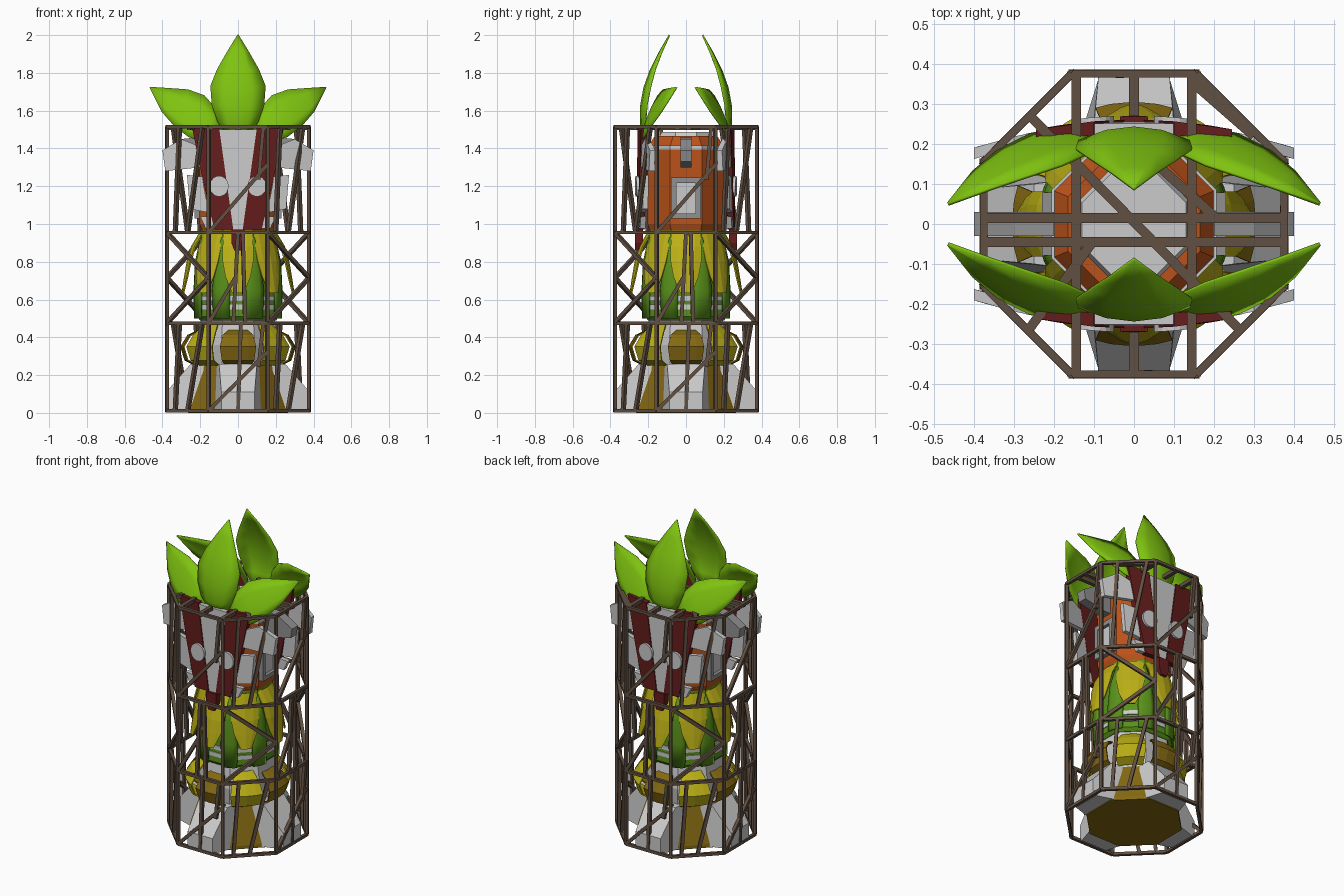
import bpy, bmesh, math
from mathutils import Vector, Matrix

if "Cube" in bpy.data.objects:
    bpy.data.objects.remove(bpy.data.objects["Cube"])

COL = {'brown': (.12, .08, .055), 'orange': (.5, .085, .01), 'leaf': (.21, .54, .005),
       'red': (.13, .012, .012), 'yellow': (.5, .43, .008), 'green': (.1, .28, .01),
       'mustard': (.23, .14, .006), 'white': (.75, .75, .75), 'grey': (.28, .28, .28)}
MATS = {}


def mesh_obj(name, verts, faces, col, smooth=False, solid=0):
    me = bpy.data.meshes.new(name)
    bm = bmesh.new()
    vs = [bm.verts.new(v) for v in verts]
    for f in faces:
        bm.faces.new([vs[i] for i in f])
    bmesh.ops.recalc_face_normals(bm, faces=bm.faces)
    for f in bm.faces:
        f.smooth = smooth
    bm.to_mesh(me)
    bm.free()
    if col not in MATS:
        MATS[col] = bpy.data.materials.new(col)
        MATS[col].diffuse_color = (*COL[col], 1)
    me.materials.append(MATS[col])
    ob = bpy.data.objects.new(name, me)
    bpy.context.collection.objects.link(ob)
    if solid:
        m = ob.modifiers.new('thickness', 'SOLIDIFY')
        m.thickness = solid
        m.offset = 0
    return ob


def loft(name, rings, col, n=8):
    """Capped n-sided solid through (apothem, z) rings."""
    verts, k = [], 1 / math.cos(math.pi / n)
    for r, z in rings:
        for i in range(n):
            a = (i + .5) * 2 * math.pi / n
            verts.append((r * k * math.cos(a), r * k * math.sin(a), z))
    faces = [list(range(n)), list(range(len(verts) - n, len(verts)))]
    for j in range(len(rings) - 1):
        for i in range(n):
            a, b = j * n + i, j * n + (i + 1) % n
            faces.append([a, b, b + n, a + n])
    return mesh_obj(name, verts, faces, col)


def prism(name, front, back, col):
    n = len(front)
    faces = [list(range(n)), list(range(n, 2 * n))]
    faces += [[i, (i + 1) % n, n + (i + 1) % n, n + i] for i in range(n)]
    return mesh_obj(name, list(front) + list(back), faces, col)


def box(name, lo, hi, col):
    q = [(lo[0], lo[1]), (hi[0], lo[1]), (hi[0], hi[1]), (lo[0], hi[1])]
    return prism(name, [(x, y, lo[2]) for x, y in q], [(x, y, hi[2]) for x, y in q], col)


def beams(name, segs, w, col='brown'):
    verts, faces = [], []
    for a, b in segs:
        a, b = Vector(a), Vector(b)
        d = (b - a).normalized()
        u = d.cross(Vector((0, 0, 1)))
        u = u.normalized() if u.length > .05 else Vector((-a.y, a.x, 0)).normalized()
        v = d.cross(u).normalized()
        s = len(verts)
        for p in (a, b):
            verts += [p + (u * i + v * j) * w / 2 for i, j in ((-1, -1), (1, -1), (1, 1), (-1, 1))]
        faces += [[s + i for i in f] for f in ((0, 1, 2, 3), (4, 5, 6, 7), (0, 1, 5, 4),
                                               (1, 2, 6, 5), (2, 3, 7, 6), (3, 0, 4, 7))]
    return mesh_obj(name, verts, faces, col)


def leaf(name, spine, widths, side, cup, col, tf, smooth=True):
    """Cupped blade along a spine; cup is the offset of the edges at full width."""
    T = (-1, -.5, 0, .5, 1) if smooth else (-1, -.6, 0, .6, 1)
    side, cup, wm = Vector(side), Vector(cup), max(widths)
    verts, faces = [], []
    for p, w in zip(spine, widths):
        verts += [tf @ (Vector(p) + side * (w * t) + cup * (t * t * w / wm)) for t in T]
    for j in range(len(spine) - 1):
        faces += [[j * 5 + i, j * 5 + i + 1, j * 5 + i + 6, j * 5 + i + 5] for i in range(4)]
    return mesh_obj(name, verts, faces, col, smooth, .008)


def rot(a):
    return Matrix.Rotation(a, 4, 'Z')


def flip(sx, sy):
    return Matrix.Diagonal((sx, sy, 1, 1))


# base: cone, four splayed feet, bowl of petals
loft('base_cone', [(.265, 0), (.265, .02), (.19, .3)], 'mustard')
loft('base_neck', [(.2, .24), (.215, .36), (.195, .5)], 'white')
foot = [(.2, .006, .14), (.36, .006, .09), (.38, .02, .088), (.38, .11, .088), (.25, .26, .1), (.18, .26, .11)]
for k in range(4):
    tf = rot(k * math.pi / 2)
    prism('foot', [tf @ Vector((r, w, z)) for r, z, w in foot],
          [tf @ Vector((r, -w, z)) for r, z, w in foot], 'white')
for k in range(8):
    leaf('bowl_petal', [(.21, 0, .465 - .03 * (k % 2 == 0)), (.265, 0, .41), (.302, 0, .35), (.28, 0, .28), (.23, 0, .255)],
         [.05, .08, .095, .085, .07], (0, 1, 0), (-.015, 0, 0), 'yellow' if k % 2 else 'mustard',
         rot(k * math.pi / 4), False)

# middle barrel with bands and drooping petals
loft('barrel', [(.2, .49), (.218, .51), (.215, .7), (.19, .97)], 'green')
for z in (.56, .605):
    loft('barrel_band', [(.223, z - .013), (.223, z + .013)], 'white')
for k in range(8):
    leaf('barrel_leaf', [(.238, 0, .5), (.24, 0, .65), (.235, 0, .8), (.21, 0, .93)],
         [.045, .05, .035, .005], (0, 1, 0), (-.01, 0, 0), 'green', rot((k + .5) * math.pi / 4))
    o = .01 if k % 2 == 0 else -.012
    leaf('drooping_petal', [(.2, 0, .955), (.235 + o, 0, .88), (.258 + o, 0, .8), (.272 + o, 0, .72), (.285 + o, 0, .635)],
         [.075, .08, .08, .065, .03], (0, 1, 0), (-.018, 0, 0), 'yellow', rot(k * math.pi / 4), False)

# upper cabin
loft('cabin', [(.19, .965), (.203, 1.0), (.203, 1.41), (.165, 1.465)], 'orange')
loft('cabin_band', [(.207, 1.395), (.207, 1.415)], 'white')
loft('cabin_roof', [(.14, 1.46), (.13, 1.487)], 'white')
for s in (1, -1):
    def sbox(name, x0, x1, y0, y1, z0, z1, col):
        box(name, (min(s * x0, s * x1), y0, z0), (max(s * x0, s * x1), y1, z1), col)
    sbox('window_pane', .2, .21, -.06, .06, 1.05, 1.22, 'white')
    for y in (-.065, .065):
        sbox('window_jamb', .2, .23, y - .014, y + .014, 1.03, 1.245, 'grey')
    for z in (1.042, 1.231):
        sbox('window_rail', .2, .23, -.055, .055, z - .014, z + .014, 'grey')
    arm = [(.2, 1.3), (.25, 1.3), (.39, 1.33), (.4, 1.39), (.3, 1.45), (.2, 1.46)]
    prism('side_bracket', [(s * x, -.03, z) for x, z in arm], [(s * x, .03, z) for x, z in arm], 'grey')


# curved striped fans, front and back
def panel(name, pts, col, sx, sy, out=0.0, t=.028):
    f = [(sx * x, sy * (-.255 + .4 * x * x - out), z) for x, z in pts]
    prism(name, f, [(x, y + sy * (t + out), z) for x, y, z in f], col)


disc = [(.1 + .05 * math.cos(i * math.pi / 10), 1.2 + .055 * math.sin(i * math.pi / 10)) for i in range(20)]
for sy in (1, -1):
    panel('fan_centre', [(-.1, 1.5), (.1, 1.5), (.025, .97), (-.025, .97)], 'white', 1, sy)
    panel('fan_tip', [(-.035, .97), (.035, .97), (.035, .9), (.02, .86), (-.02, .86), (-.035, .9)], 'red', 1, sy, .015)
    for sx in (1, -1):
        panel('fan_stripe', [(.1, 1.51), (.245, 1.52), (.19, 1.25), (.125, .97), (.025, .97)], 'red', sx, sy, .006)
        panel('fan_spot', disc, 'white', sx, sy, .016)
        panel('fan_wing_upper', [(.225, 1.42), (.3, 1.45), (.4, 1.39), (.385, 1.28), (.2, 1.3)], 'white', sx, sy)
        panel('fan_wing_lower', [(.19, 1.25), (.27, 1.26), (.255, 1.08), (.155, 1.06)], 'white', sx, sy)
        panel('fan_wing_foot', [(.14, 1.04), (.2, 1.04), (.17, .975), (.125, .975)], 'white', sx, sy)

# crown leaves
for sy in (1, -1):
    leaf('tall_leaf', [(0, -.222, 1.46), (0, -.24, 1.53), (0, -.24, 1.62), (0, -.222, 1.72), (0, -.19, 1.81),
                       (0, -.14, 1.91), (0, -.088, 2.0)],
         [.045, .105, .138, .145, .11, .055, .002], (1, 0, 0), (0, .035, .01), 'leaf', flip(1, sy))
    for sx in (1, -1):
        leaf('side_leaf', [(.09, -.22, 1.46), (.15, -.222, 1.515), (.22, -.205, 1.56), (.3, -.17, 1.605),
                           (.38, -.12, 1.65), (.465, -.05, 1.722)],
             [.04, .1, .125, .11, .07, .002], (-.33, .3, .88), (0, .02, .01), 'leaf', flip(sx, sy))

# octagonal lattice cage
R = .376 / math.cos(math.pi / 8)
levels = [.012, .475, .955, 1.515]


def at(k, t, z):
    """Point on cage side k at fraction t along it."""
    a, b = [Vector((R * math.cos((k + i + .5) * math.pi / 4), R * math.sin((k + i + .5) * math.pi / 4), z)) for i in (0, 1)]
    return a.lerp(b, t)


rails, posts, braces = [], [], []
for k in range(8):
    for z in levels:
        rails.append((at(k, 0, z), at(k, 1, z)))
    posts.append((at(k, 0, levels[0]), at(k, 0, levels[3])))
    for i in range(3):
        lo, hi = levels[i], levels[i + 1]
        mid = (lo + hi) / 2
        if i == 1 and k % 2 == 0:
            braces += [(at(k, 0, lo), at(k, 1, mid)), (at(k, 1, mid), at(k, 0, hi))]
        elif i == 1:
            braces += [(at(k, .42, lo), at(k, .5, hi)), (at(k, .62, lo), at(k, .58, hi)), (at(k, 0, lo), at(k, .45, mid))]
        elif k % 2:
            braces += [(at(k, 0, lo), at(k, 1, mid + .08)), (at(k, .85, mid), at(k, .93, hi))]
            if i == 0:
                braces += [(at(k, .5, lo), at(k, .55, hi))]
        else:
            braces += [(at(k, .2, lo), at(k, .3, hi)), (at(k, .5, lo), at(k, .85, hi))]
beams('cage_rails', rails, .018)
beams('cage_posts', posts, .018)
beams('cage_braces', braces, .02)

# roof beams across the top of the cage
z = 1.51
roof = [((-.38, .015, z), (.38, .015, z)), ((-.38, -.045, z), (.38, -.045, z)),
        ((-.145, -.38, z), (-.145, .38, z)), ((.145, -.38, z), (.145, .38, z)),
        ((-.26, .27, z), (.27, -.27, z)), ((-.1, -.04, z), (-.26, -.26, z)), ((0, .2, z), (.2, .02, z)),
        ((0, .27, z), (0, .38, z)), ((0, -.27, z), (0, -.38, z)), ((.14, .36, z), (.3, .22, z))]
beams('cage_roof_beams', roof, .024)

for m in bpy.data.materials:
    if m.users and not m.is_grease_pencil:
        m.use_nodes = True
        m.node_tree.nodes["Principled BSDF"].inputs["Base Color"].default_value = m.diffuse_color
